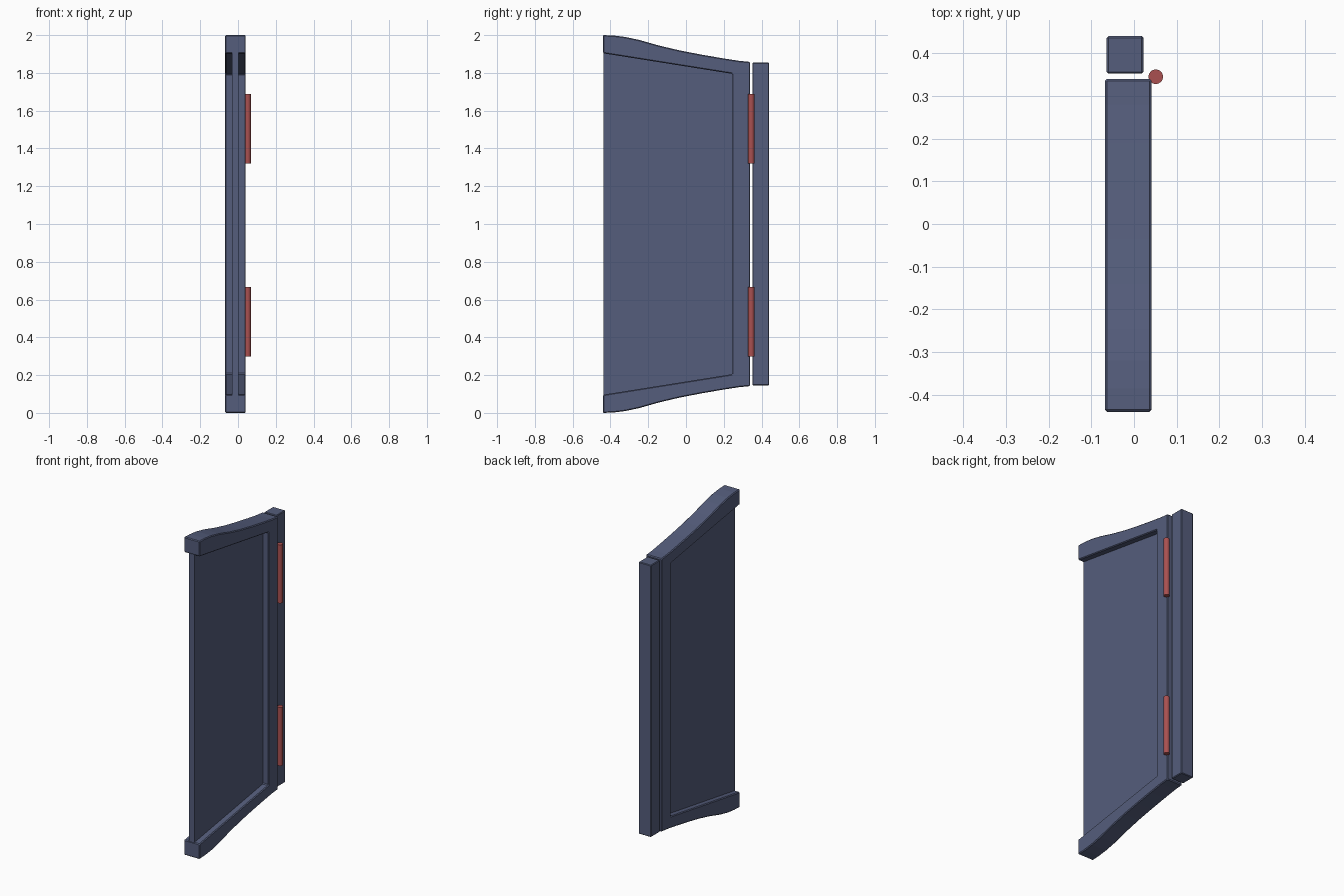
import bpy, bmesh, math

if "Cube" in bpy.data.objects:
    bpy.data.objects.remove(bpy.data.objects["Cube"])


def material(name, rgb):
    m = bpy.data.materials.new(name)
    m.diffuse_color = (*rgb, 1)
    m.use_nodes = True
    m.node_tree.nodes["Principled BSDF"].inputs["Base Color"].default_value = m.diffuse_color
    return m


BLUE = material("painted_blue", (0.09, 0.11, 0.2))
RED = material("hinge_red", (0.4, 0.08, 0.08))


def slab(name, outline, x0, x1, bevel=0.0):
    """Extrude a (y, z) outline from x0 to x1."""
    bm = bmesh.new()
    face = bm.faces.new([bm.verts.new((x0, y, z)) for y, z in outline])
    ext = bmesh.ops.extrude_face_region(bm, geom=[face])
    moved = [v for v in ext["geom"] if isinstance(v, bmesh.types.BMVert)]
    bmesh.ops.translate(bm, verts=moved, vec=(x1 - x0, 0, 0))
    bmesh.ops.recalc_face_normals(bm, faces=bm.faces)
    mesh = bpy.data.meshes.new(name)
    bm.to_mesh(mesh)
    bm.free()
    mesh.materials.append(BLUE)
    ob = bpy.data.objects.new(name, mesh)
    bpy.context.collection.objects.link(ob)
    if bevel:
        mod = ob.modifiers.new("edge_bevel", "BEVEL")
        mod.width = bevel
        mod.segments = 1
        mod.limit_method = "ANGLE"
        mod.angle_limit = math.radians(30)
    return ob


def flip(points):
    """Mirror (y, z) points about mid height, in reversed order."""
    return [(y, 2.0 - z) for y, z in reversed(points)]


# C-shaped door frame, open at the front edge
top_curve = [(-0.44, 2.0), (-0.385, 1.998), (-0.32, 1.99), (-0.246, 1.974),
             (-0.14, 1.944), (-0.034, 1.919), (0.08, 1.897), (0.19, 1.878),
             (0.28, 1.864), (0.34, 1.858)]
inner_top = [(-0.44, 1.904), (0.245, 1.795)]
slab("door_frame", top_curve + flip(top_curve) + flip(inner_top[::-1])
     + inner_top[::-1], -0.068, 0.041, 0.005)

# Thin door panel set into the frame
panel_top = [(-0.438, 1.92), (0.26, 1.81)]
slab("door_panel", panel_top + flip(panel_top), -0.033, 0.003)

# Hinge post behind the door
post_top = [(0.352, 1.855), (0.44, 1.855)]
slab("hinge_post", post_top + flip(post_top), -0.064, 0.022, 0.004)

# Two hinge pins
for name, z in (("lower_hinge", 0.483), ("upper_hinge", 1.505)):
    bpy.ops.mesh.primitive_cylinder_add(vertices=24, radius=0.017, depth=0.367,
                                        location=(0.051, 0.345, z))
    pin = bpy.context.object
    pin.name = name
    pin.data.materials.append(RED)
    bpy.ops.object.shade_smooth_by_angle(angle=math.radians(40))
